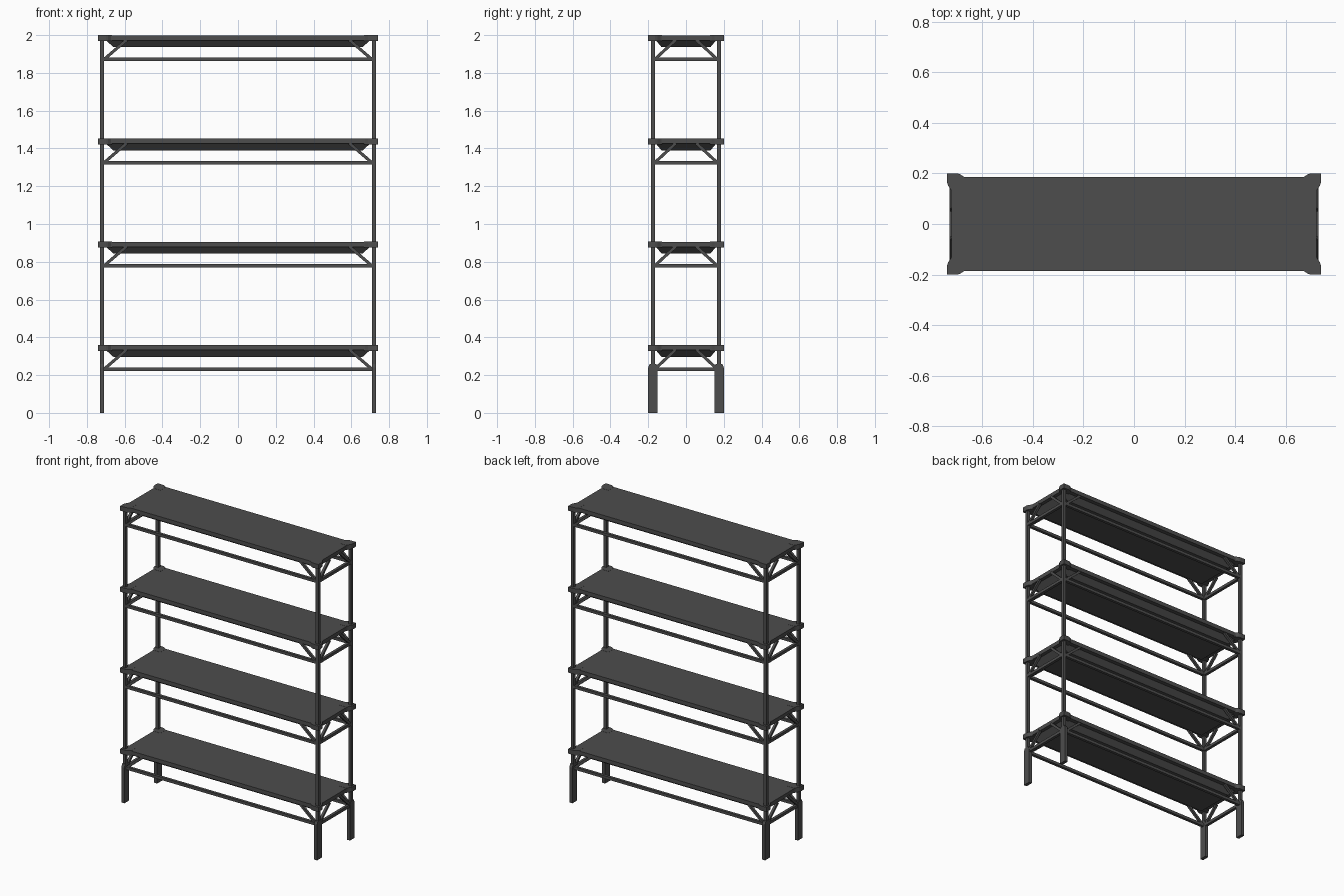
import bpy, bmesh, math
from mathutils import Vector

if "Cube" in bpy.data.objects:
    bpy.data.objects.remove(bpy.data.objects["Cube"])

steel = bpy.data.materials.new("dark_grey_metal")
steel.diffuse_color = (0.075, 0.075, 0.075, 1)
steel.use_nodes = True
steel.node_tree.nodes["Principled BSDF"].inputs["Base Color"].default_value = steel.diffuse_color

POST_X, POST_Y, BAR = 0.72, 0.175, 0.02
LEVELS = [0.36, 0.907, 1.453, 2.0]      # top surface of every shelf
SIGNS = [(sx, sy) for sx in (-1, 1) for sy in (-1, 1)]


def finish(name, bm):
    bmesh.ops.recalc_face_normals(bm, faces=bm.faces)
    mesh = bpy.data.meshes.new(name)
    bm.to_mesh(mesh)
    bm.free()
    mesh.materials.append(steel)
    obj = bpy.data.objects.new(name, mesh)
    bpy.context.collection.objects.link(obj)
    return obj


def loft(name, rings):
    """Closed solid through a stack of matching point rings."""
    bm = bmesh.new()
    loops = [[bm.verts.new(p) for p in ring] for ring in rings]
    n = len(loops[0])
    for a, b in zip(loops, loops[1:]):
        for i in range(n):
            j = (i + 1) % n
            bm.faces.new((a[i], a[j], b[j], b[i]))
    bm.faces.new(loops[0])
    bm.faces.new(loops[-1])
    return finish(name, bm)


def rect(hx, hy, z, cx=0, cy=0):
    return [(cx - hx, cy - hy, z), (cx + hx, cy - hy, z),
            (cx + hx, cy + hy, z), (cx - hx, cy + hy, z)]


def bar(name, a, b, wide, thick):
    """Rectangular bar between two points; wide is horizontal."""
    a, b = Vector(a), Vector(b)
    d = (b - a).normalized()
    side = d.cross(Vector((0, 0, 1))).normalized()
    up = side.cross(d)
    ring = [side * (i * wide / 2) + up * (j * thick / 2)
            for i, j in ((-1, -1), (1, -1), (1, 1), (-1, 1))]
    return loft(name, [[p + v for v in ring] for p in (a, b)])


# Uprights and wide feet with chamfered tops
for sx, sy in SIGNS:
    x, y = sx * POST_X, sy * POST_Y
    loft("post", [rect(BAR / 2, BAR / 2, z, x, y) for z in (0.2, 1.98)])
    loft("foot", [rect(0.011, 0.025, 0, x, y), rect(0.011, 0.025, 0.24, x, y),
                  rect(0.011, 0.017, 0.26, x, y)])

# Flared corner plate outline for the positive quadrant
CORNER = [(0.74, 0.2), (0.70, 0.2), (0.688, 0.197), (0.676, 0.189),
          (0.668, 0.184), (0.668, 0.127), (0.721, 0.127), (0.726, 0.137),
          (0.736, 0.152), (0.74, 0.164)]

for top in LEVELS:
    # Shelf board with a tapered pan below
    loft("shelf_board", [rect(0.722, 0.186, top - 0.028), rect(0.722, 0.186, top - 0.001)])
    loft("shelf_pan", [rect(0.66, 0.13, top - 0.063), rect(0.70, 0.16, top - 0.027)])

    for sx, sy in SIGNS:
        loft("corner_plate", [[(sx * x, sy * y, z) for x, y in CORNER]
                              for z in (top - 0.032, top)])
        # Diagonal braces along both directions
        x, y = sx * POST_X, sy * POST_Y
        bar("long_brace", (sx * 0.705, y, top - 0.125),
            (sx * 0.59, y, top - 0.026), 0.016, 0.016)
        bar("short_brace", (x, sy * 0.162, top - 0.125),
            (x, sy * 0.055, top - 0.026), 0.016, 0.016)

    # Lower rails between the posts
    z = top - 0.128
    for s in (-1, 1):
        bar("long_rail", (-POST_X, s * POST_Y, z), (POST_X, s * POST_Y, z), 0.019, 0.019)
        bar("short_rail", (s * POST_X, -POST_Y, z), (s * POST_X, POST_Y, z), 0.019, 0.019)
